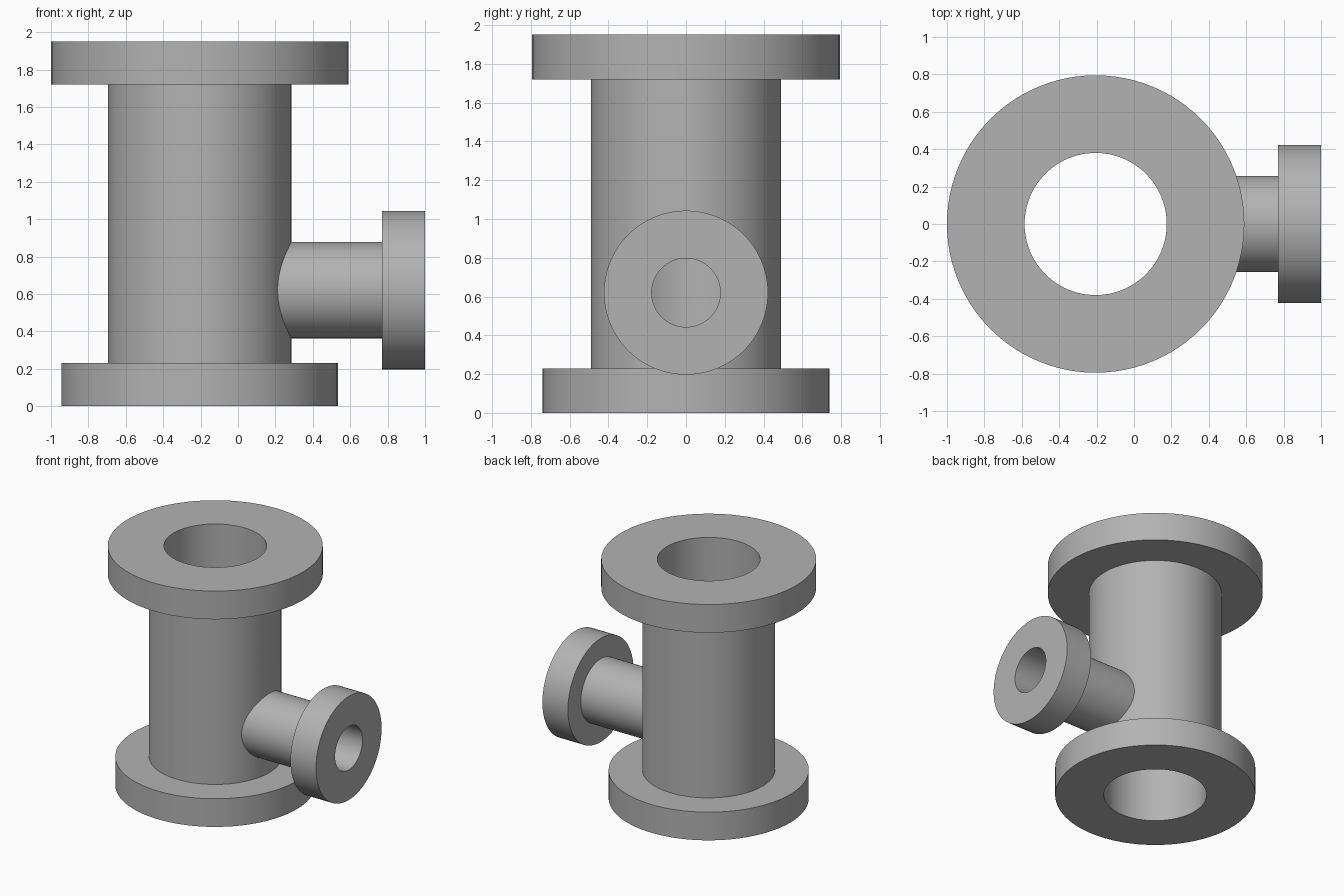
import bpy, math

if "Cube" in bpy.data.objects:
    bpy.data.objects.remove(bpy.data.objects["Cube"], do_unlink=True)

SEGMENTS = 96
AXIS_X = -0.205      # vertical run axis
BRANCH_Z = 0.62      # side branch axis height
BORE, PIPE = 0.38, 0.49
SIDE_BORE, SIDE_PIPE, SIDE_FLANGE = 0.177, 0.257, 0.423

metal = bpy.data.materials.new("grey metal")
metal.use_nodes = True
grey = (0.45, 0.45, 0.45, 1)
metal.diffuse_color = grey
metal.node_tree.nodes["Principled BSDF"].inputs["Base Color"].default_value = grey


def lathe(name, profile, location, along_x=False):
    """Revolve a closed (radius, distance) profile around its axis."""
    n = len(profile)
    verts, faces = [], []
    for i in range(SEGMENTS):
        a = 2 * math.pi * i / SEGMENTS
        for r, d in profile:
            u, v = r * math.cos(a), r * math.sin(a)
            verts.append((d, u, v) if along_x else (u, v, d))
    for i in range(SEGMENTS):
        j = (i + 1) % SEGMENTS
        for k in range(n):
            m = (k + 1) % n
            faces.append((i * n + k, j * n + k, j * n + m, i * n + m))
    mesh = bpy.data.meshes.new(name)
    mesh.from_pydata(verts, [], faces)
    mesh.materials.append(metal)
    obj = bpy.data.objects.new(name, mesh)
    obj.location = location
    bpy.context.collection.objects.link(obj)
    return obj


def activate(obj):
    bpy.ops.object.select_all(action='DESELECT')
    obj.select_set(True)
    bpy.context.view_layer.objects.active = obj


# Vertical pipe with its two end flanges
body = lathe("main_pipe", [
    (BORE, 0), (0.74, 0), (0.74, 0.23), (PIPE, 0.23),
    (PIPE, 1.72), (0.795, 1.72), (0.795, 1.95), (BORE, 1.95),
], (AXIS_X, 0, 0))

# Side branch, starting inside the wall of the main pipe
branch = lathe("side_branch", [
    (SIDE_BORE, 0.4 + AXIS_X), (SIDE_PIPE, 0.4 + AXIS_X), (SIDE_PIPE, 0.77),
    (SIDE_FLANGE, 0.77), (SIDE_FLANGE, 1), (SIDE_BORE, 1),
], (0, 0, BRANCH_Z), along_x=True)

# Port through the main wall into the branch
bpy.ops.mesh.primitive_cylinder_add(
    vertices=SEGMENTS, radius=SIDE_BORE, depth=0.6,
    location=(AXIS_X + 0.45, 0, BRANCH_Z), rotation=(0, math.pi / 2, 0))
cutter = bpy.context.object
cutter.name = "port_cutter"
cutter.hide_render = True
cutter.data.materials.append(metal)

# Outward normals before cutting
for obj in (body, branch):
    activate(obj)
    bpy.ops.object.mode_set(mode='EDIT')
    bpy.ops.mesh.select_all(action='SELECT')
    bpy.ops.mesh.normals_make_consistent(inside=False)
    bpy.ops.object.mode_set(mode='OBJECT')

activate(body)
cut = body.modifiers.new("port", 'BOOLEAN')
cut.operation = 'DIFFERENCE'
cut.solver = 'EXACT'
cut.object = cutter
bpy.ops.object.modifier_apply(modifier=cut.name)
bpy.data.objects.remove(cutter, do_unlink=True)

for obj in (body, branch):
    activate(obj)
    bpy.ops.object.shade_smooth_by_angle(angle=math.radians(30))
